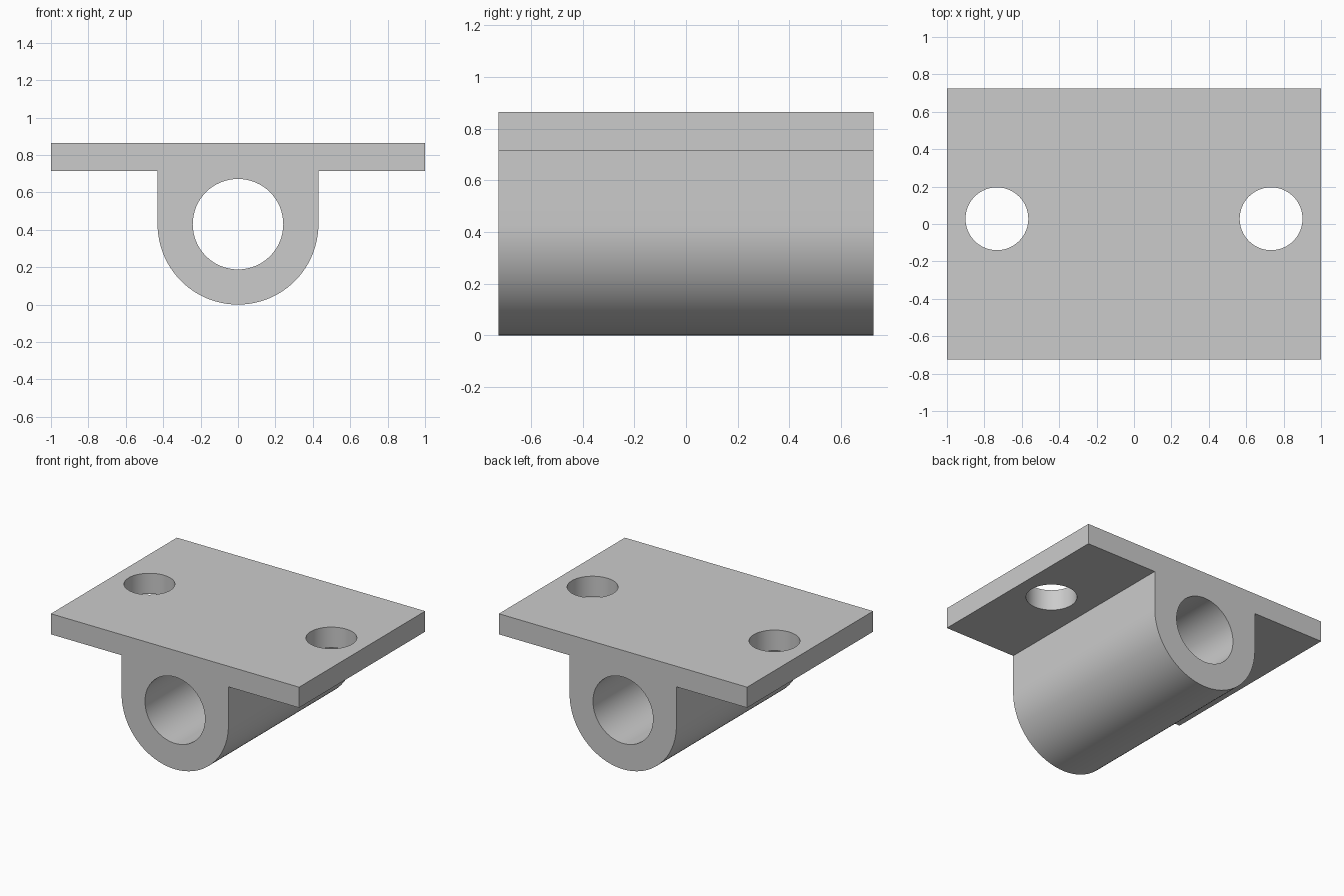
import bpy, bmesh, math
from mathutils import Matrix

cube = bpy.data.objects.get("Cube")
if cube:
    bpy.data.objects.remove(cube, do_unlink=True)

HALF_X, HALF_Y = 1.0, 0.725
TOP, PLATE_BOTTOM = 0.865, 0.715
RADIUS = 0.43
BORE_RADIUS = 0.242
HOLE_RADIUS, HOLE_X, HOLE_Y = 0.168, 0.733, 0.028

grey = bpy.data.materials.new("light grey")
grey.use_nodes = True
colour = (0.6, 0.6, 0.6, 1)
grey.diffuse_color = colour
grey.node_tree.nodes["Principled BSDF"].inputs["Base Color"].default_value = colour


def make_object(name, bm):
    bmesh.ops.recalc_face_normals(bm, faces=bm.faces)
    mesh = bpy.data.meshes.new(name)
    bm.to_mesh(mesh)
    bm.free()
    mesh.materials.append(grey)
    obj = bpy.data.objects.new(name, mesh)
    bpy.context.collection.objects.link(obj)
    return obj


def cylinder_cutter(name, radius, depth, matrix):
    bm = bmesh.new()
    bmesh.ops.create_cone(bm, cap_ends=True, segments=64, radius1=radius,
                          radius2=radius, depth=depth, matrix=matrix)
    obj = make_object(name, bm)
    obj.hide_render = True
    return obj


# Bracket cross-section: flat plate with a round-bottomed housing, extruded in y
profile = [(HALF_X, PLATE_BOTTOM), (HALF_X, TOP),
           (-HALF_X, TOP), (-HALF_X, PLATE_BOTTOM), (-RADIUS, PLATE_BOTTOM)]
STEPS = 48
for i in range(STEPS + 1):
    a = math.pi * (1 + i / STEPS)
    profile.append((RADIUS * math.cos(a), RADIUS + RADIUS * math.sin(a)))
profile.append((RADIUS, PLATE_BOTTOM))

bm = bmesh.new()
face = bm.faces.new([bm.verts.new((x, -HALF_Y, z)) for x, z in profile])
swept = bmesh.ops.extrude_face_region(bm, geom=[face])["geom"]
bmesh.ops.translate(bm, vec=(0, 2 * HALF_Y, 0),
                    verts=[v for v in swept if isinstance(v, bmesh.types.BMVert)])
bracket = make_object("mounting_bracket", bm)

# Shaft bore and the two bolt holes
cutters = [cylinder_cutter("bore_cutter", BORE_RADIUS, 4 * HALF_Y,
                           Matrix.Translation((0, 0, RADIUS))
                           @ Matrix.Rotation(math.pi / 2, 4, "X"))]
for side, sign in (("left", 1), ("right", -1)):
    cutters.append(cylinder_cutter(side + "_bolt_hole_cutter", HOLE_RADIUS, 1,
                                   Matrix.Translation((sign * HOLE_X, HOLE_Y, TOP))))

bpy.ops.object.select_all(action="DESELECT")
bracket.select_set(True)
bpy.context.view_layer.objects.active = bracket
for cutter in cutters:
    mod = bracket.modifiers.new(cutter.name, "BOOLEAN")
    mod.operation = "DIFFERENCE"
    mod.solver = "EXACT"
    mod.object = cutter
    bpy.ops.object.modifier_apply(modifier=mod.name)
    bpy.data.objects.remove(cutter, do_unlink=True)

bpy.ops.object.shade_smooth_by_angle(angle=math.radians(30))
